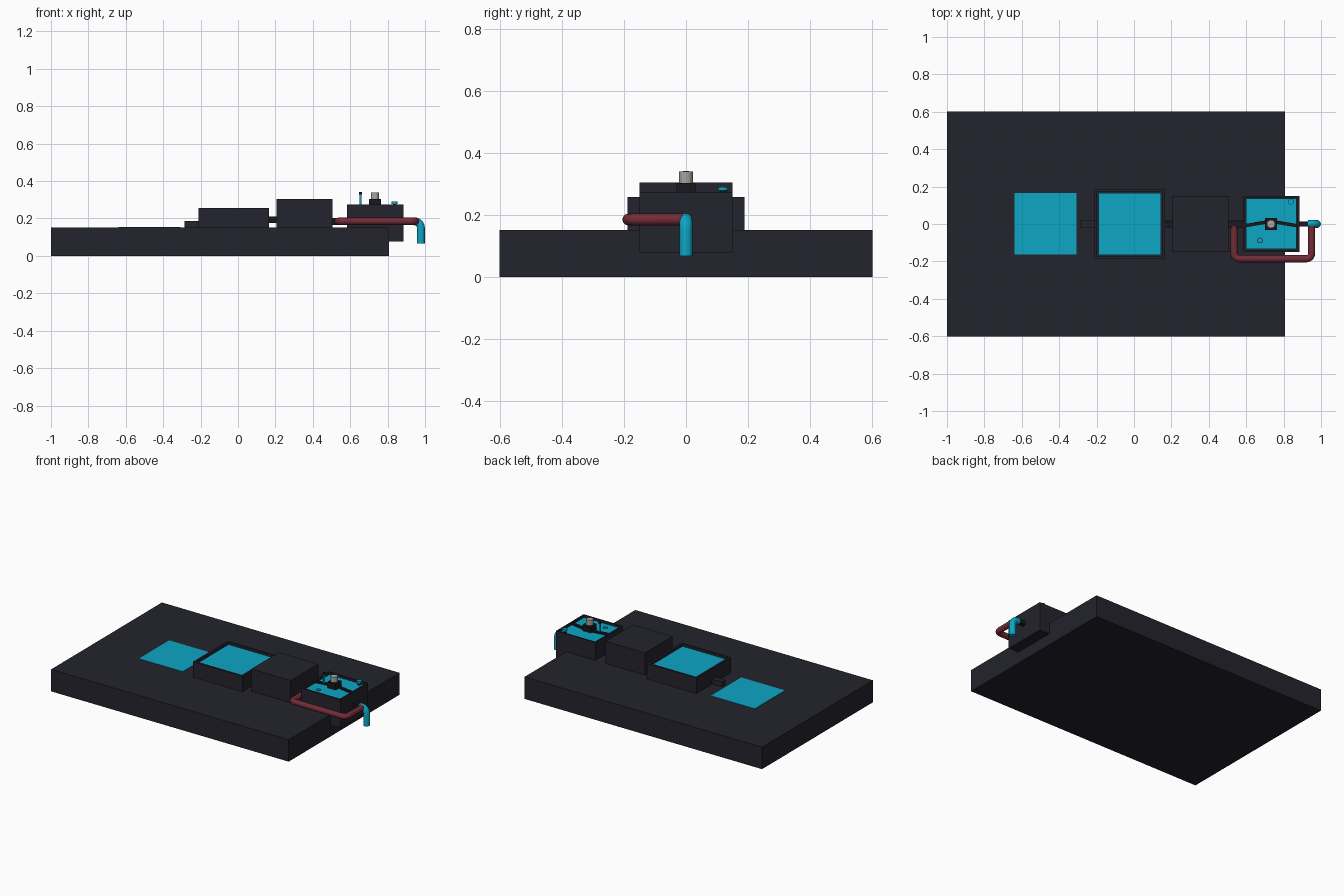
import bpy, bmesh, math
from mathutils import Vector

if "Cube" in bpy.data.objects:
    bpy.data.objects.remove(bpy.data.objects["Cube"])


def material(name, rgb):
    m = bpy.data.materials.new(name)
    m.diffuse_color = (*rgb, 1)
    m.use_nodes = True
    m.node_tree.nodes["Principled BSDF"].inputs["Base Color"].default_value = m.diffuse_color
    return m


SLATE = material("dark slate", (0.017, 0.017, 0.026))
BLACK = material("near black", (0.009, 0.009, 0.012))
WATER = material("water blue", (0.004, 0.38, 0.56))
RED = material("dark red", (0.17, 0.025, 0.038))
GREY = material("metal grey", (0.38, 0.38, 0.37))


def finish(name, bm, mat, smooth=False):
    bmesh.ops.recalc_face_normals(bm, faces=bm.faces)
    me = bpy.data.meshes.new(name)
    bm.to_mesh(me)
    bm.free()
    me.materials.append(mat)
    ob = bpy.data.objects.new(name, me)
    bpy.context.collection.objects.link(ob)
    if smooth:
        bpy.context.view_layer.objects.active = ob
        ob.select_set(True)
        bpy.ops.object.shade_smooth_by_angle(angle=math.radians(40))
        ob.select_set(False)
    return ob


def box(name, x, y, z, mat, wall=0, depth=0):
    """Box from ranges; with a wall it becomes an open basin."""
    bm = bmesh.new()
    bmesh.ops.create_cube(bm, size=1)
    for v in bm.verts:
        for i, r in enumerate((x, y, z)):
            v.co[i] = r[1] if v.co[i] > 0 else r[0]
    if wall:
        top = max(bm.faces, key=lambda f: f.calc_center_median().z)
        bmesh.ops.inset_region(bm, faces=[top], thickness=wall)
        for v in top.verts:
            v.co.z -= depth
        floor = [Vector(v.co) for v in top.verts]
        ring = [v for v in top.verts]
        # recessed floor: duplicate the rim and drop it
        for v in ring:
            v.co.z += depth
        new = bmesh.ops.extrude_discrete_faces(bm, faces=[top])["faces"][0]
        for v, co in zip(new.verts, floor):
            v.co.z = co.z
    return finish(name, bm, mat)


def cylinder(name, x, y, z, r, mat, sides=20):
    bm = bmesh.new()
    bmesh.ops.create_cone(bm, cap_ends=True, segments=sides, radius1=r, radius2=r, depth=z[1] - z[0])
    bmesh.ops.translate(bm, verts=bm.verts, vec=(x, y, (z[0] + z[1]) / 2))
    return finish(name, bm, mat, True)


def pipe(name, points, r, bend, mat, sides=16):
    """Round pipe through points, with rounded corners."""
    pts = [Vector(p) for p in points]
    path = [pts[0]]
    for a, b, c in zip(pts, pts[1:], pts[2:]):
        p, q = b + (a - b).normalized() * bend, b + (c - b).normalized() * bend
        centre = p + q - b
        for i in range(7):
            t = i / 6 * math.pi / 2
            path.append(centre + (p - centre) * math.cos(t) + (q - centre) * math.sin(t))
    path.append(pts[-1])
    bm = bmesh.new()
    rings = []
    normal = (pts[1] - pts[0]).cross(pts[2] - pts[1]).normalized()
    for i, p in enumerate(path):
        d = (path[min(i + 1, len(path) - 1)] - path[max(i - 1, 0)]).normalized()
        side = d.cross(normal).normalized()
        rings.append([bm.verts.new(p + r * (side * math.cos(k * math.tau / sides)
                                            + normal * math.sin(k * math.tau / sides)))
                      for k in range(sides)])
    for a, b in zip(rings, rings[1:]):
        for k in range(sides):
            j = (k + 1) % sides
            bm.faces.new((a[k], a[j], b[j], b[k]))
    bm.faces.new(rings[0])
    bm.faces.new(rings[-1])
    return finish(name, bm, mat, True)


# Ground slab and its flush pool
box("ground_slab", (-1, 0.807), (-0.602, 0.602), (0, 0.151), SLATE)
box("ground_pool_water", (-0.64, -0.307), (-0.162, 0.167), (0.149, 0.1535), WATER)

# Raised basin, closed chamber and end tank
box("raised_basin", (-0.211, 0.165), (-0.188, 0.188), (0.151, 0.257), SLATE, 0.02, 0.03)
box("raised_basin_water", (-0.19, 0.144), (-0.167, 0.167), (0.226, 0.245), WATER)
box("closed_chamber", (0.206, 0.506), (-0.15, 0.15), (0.151, 0.304), SLATE)
box("end_tank", (0.584, 0.884), (-0.15, 0.15), (0.077, 0.274), SLATE, 0.015, 0.03)
box("end_tank_water", (0.6, 0.869), (-0.134, 0.139 - 0.004), (0.243, 0.262), WATER)

# Channels joining the basins
box("channel_low", (-0.287, -0.211), (-0.019, 0.019), (0.151, 0.186), SLATE)
box("channel_middle", (0.165, 0.206), (-0.019, 0.019), (0.175, 0.21), BLACK)
box("channel_high", (0.506, 0.584), (-0.019, 0.019), (0.165, 0.202), BLACK)

# Stirring motor with two slanted arms
box("motor_mount", (0.701, 0.765), (-0.031, 0.031), (0.25, 0.303), BLACK)
cylinder("motor_cap", 0.732, 0, (0.303, 0.34), 0.022, GREY)
for s, label in ((-1, "left"), (1, "right")):
    arm = box("support_arm_" + label, (-0.07, 0.07), (-0.009, 0.009), (0.258, 0.273), BLACK)
    arm.location = (0.732 + s * 0.068, 0.003, 0)
    arm.rotation_euler.z = -s * 0.17

# Sensor rod, fill cap and drain
cylinder("sensor_rod", 0.655, 0, (0.262, 0.332), 0.006, WATER, 12)
cylinder("sensor_tip", 0.655, 0, (0.328, 0.342), 0.009, BLACK, 12)
cylinder("fill_cap_post", 0.838, 0.12, (0.262, 0.279), 0.01, BLACK)
cylinder("fill_cap", 0.838, 0.12, (0.278, 0.29), 0.016, WATER)
cylinder("drain_ring", 0.673, -0.088, (0.26, 0.264), 0.015, BLACK)
cylinder("drain_cover", 0.673, -0.088, (0.261, 0.266), 0.012, WATER)

# Bypass pipe around the tank and the outlet spout
pipe("bypass_pipe", [(0.535, -0.01, 0.185), (0.535, -0.186, 0.185),
                     (0.95, -0.186, 0.185), (0.95, -0.01, 0.185)], 0.019, 0.03, RED)
box("outlet_stub", (0.884, 0.935), (-0.014, 0.014), (0.172, 0.198), BLACK)
pipe("outlet_spout", [(0.93, 0, 0.185), (0.978, 0, 0.185), (0.978, 0, 0.067)], 0.021, 0.035, WATER)
